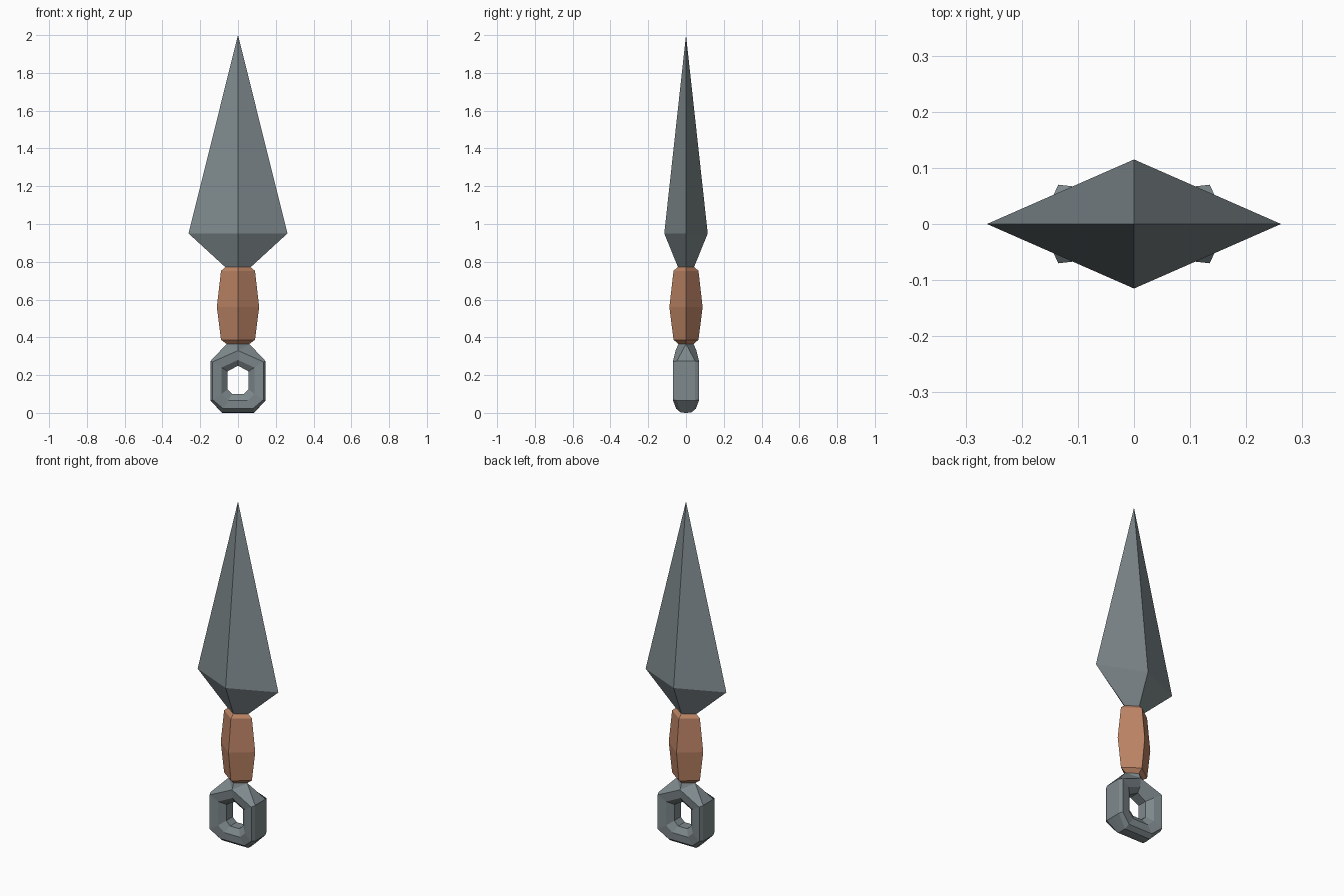
import bpy, bmesh

if "Cube" in bpy.data.objects:
    bpy.data.objects.remove(bpy.data.objects["Cube"])


def material(name, color):
    m = bpy.data.materials.new(name)
    m.diffuse_color = (*color, 1)
    m.use_nodes = True
    m.node_tree.nodes["Principled BSDF"].inputs["Base Color"].default_value = m.diffuse_color
    return m


steel = material("steel", (0.21, 0.25, 0.265))
leather = material("leather", (0.50, 0.23, 0.13))


def finish(name, bm, mat):
    bmesh.ops.remove_doubles(bm, verts=bm.verts, dist=0.0005)
    bmesh.ops.recalc_face_normals(bm, faces=bm.faces)
    me = bpy.data.meshes.new(name)
    bm.to_mesh(me)
    bm.free()
    me.materials.append(mat)
    ob = bpy.data.objects.new(name, me)
    bpy.context.collection.objects.link(ob)
    return ob


def diamond_loft(name, sections, mat):
    """Loft four-sided diamond sections given as (z, half_x, half_y)."""
    bm = bmesh.new()
    rings = [[bm.verts.new(p) for p in
              ((rx, 0, z), (0, ry, z), (-rx, 0, z), (0, -ry, z))]
             for z, rx, ry in sections if rx > 0]
    for a, b in zip(rings, rings[1:]):
        for i in range(4):
            j = (i + 1) % 4
            bm.faces.new((a[i], a[j], b[j], b[i]))
    bm.faces.new(rings[0])
    if sections[-1][1] > 0:
        bm.faces.new(rings[-1])
    else:  # pointed end
        tip = bm.verts.new((0, 0, sections[-1][0]))
        for i in range(4):
            bm.faces.new((rings[-1][i], rings[-1][(i + 1) % 4], tip))
    return finish(name, bm, mat)


# Blade and grip
diamond_loft("blade", [(0.765, 0.06, 0.04), (0.95, 0.262, 0.115), (2.0, 0, 0)], steel)
diamond_loft("grip", [(0.365, 0.06, 0.04), (0.387, 0.09, 0.066), (0.56, 0.112, 0.088),
                      (0.752, 0.09, 0.066), (0.773, 0.065, 0.043)], leather)

# Pommel ring: one quarter as rows of (x, y, z), from bottom centre to top,
# running from the outer rim across the front to the inside of the hole
rows = [
    [(0, 0, 0), (.085, 0, 0), (.145, 0, .065), (.145, 0, .275), (.06, 0, .365)],
    [(0, .028, .002), (.085, .028, .002), (.145, .048, .065), (.145, .048, .275), (.06, 0, .365)],
    [(0, .052, .022), (.078, .052, .022), (.135, .07, .07), (.135, .07, .27), (0, .055, .33)],
    [(0, .054, .065), (.05, .054, .065), (.087, .06, .10), (.087, .06, .24), (0, .05, .28)],
    [(0, .03, .10), (.03, .03, .10), (.055, .03, .125), (.055, .03, .22), (0, .03, .25)],
    [(0, 0, .10), (.03, 0, .10), (.055, 0, .125), (.055, 0, .22), (0, 0, .25)],
]
quads = [(a[i], a[i + 1], b[i + 1], b[i]) for a, b in zip(rows, rows[1:]) for i in range(4)]
collar = (0, .04, .365)
quads += [((.06, 0, .365), collar, (0, .055, .33)), ((.06, 0, .365), collar, (0, 0, .365))]

bm = bmesh.new()
for sx in (1, -1):
    for sy in (1, -1):
        for quad in quads:
            pts = list(dict.fromkeys(quad))
            bm.faces.new([bm.verts.new((sx * x, sy * y, z)) for x, y, z in pts])
finish("pommel_ring", bm, steel)
